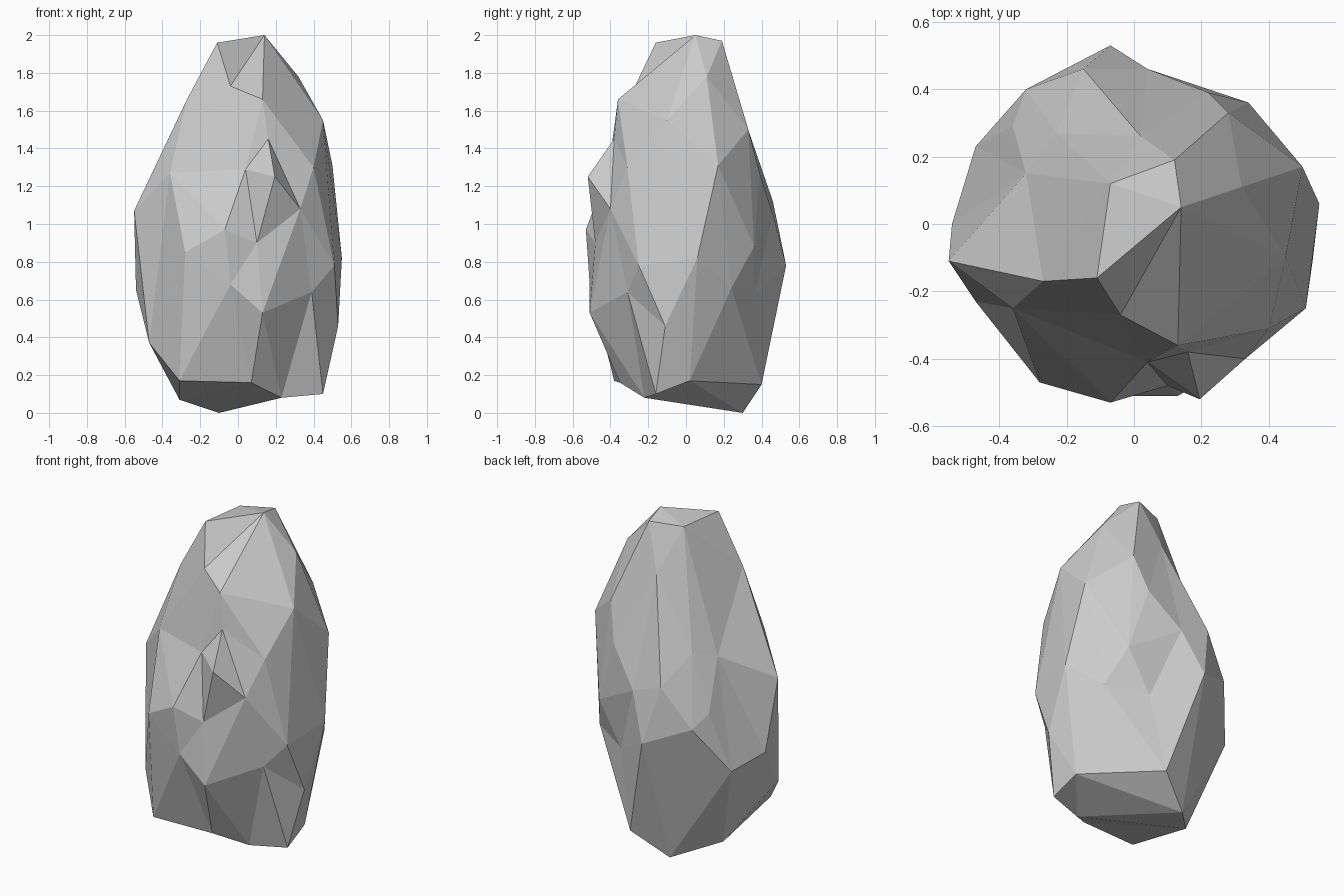
import bpy, bmesh
from mathutils import Vector

# Corner points of the rock, grouped by the side they shape
crown = [(-.11, -.16, 1.96), (.14, .05, 2), (-.07, .12, 1.96), (.12, .19, 1.97), (.32, .11, 1.78)]
front = [(-.04, -.27, 1.73), (-.27, -.17, 1.66), (.13, -.36, 1.66), (.16, -.38, 1.45),
         (.195, -.52, 1.25), (.33, -.4, 1.08), (-.36, -.25, 1.27), (.04, -.41, 1.29),
         (-.07, -.53, .97), (-.28, -.47, .85), (.1, -.48, .9), (-.04, -.51, .68),
         (.13, -.51, .53), (.39, -.31, .64), (-.31, -.38, .17), (.07, -.35, .16)]
right = [(.45, -.1, 1.55), (.4, -.31, 1.3), (.5, .17, 1.31), (.51, -.25, .78),
         (.55, .06, .82), (.42, .24, .66), (.53, -.11, .46), (.45, -.16, .1)]
back = [(.02, .26, 1.7), (.28, .33, 1.5), (.22, .39, 1.27), (-.23, .27, 1.28),
        (-.15, .46, 1.12), (.04, .46, 1.05), (.34, .36, .88), (.19, .36, .62),
        (-.07, .53, .78), (-.32, .4, .88), (.1, .4, .15)]
left = [(-.32, .15, 1.24), (-.55, -.11, 1.07), (-.36, .29, .95), (-.47, .23, .6),
        (-.54, 0, .65), (-.47, -.23, .37)]
base = [(-.31, .08, .07), (-.1, .3, 0), (.23, -.22, .08), (.44, .02, .17)]
points = [Vector(p) for p in crown + front + right + back + left + base]

# Spread the points on a sphere so the hull keeps dents as well as bulges
bm = bmesh.new()
home = {}
for p in points:
    d = Vector((p.x / .52, p.y / .5, p.z - 1)).normalized()
    home[bm.verts.new(d)] = p
bmesh.ops.convex_hull(bm, input=list(bm.verts))

# Move every corner to its real place
for v in bm.verts:
    v.co = home[v]
bmesh.ops.recalc_face_normals(bm, faces=bm.faces)

mesh = bpy.data.meshes.new("rock")
bm.to_mesh(mesh)
bm.free()
rock = bpy.data.objects.new("rock", mesh)
bpy.context.collection.objects.link(rock)
